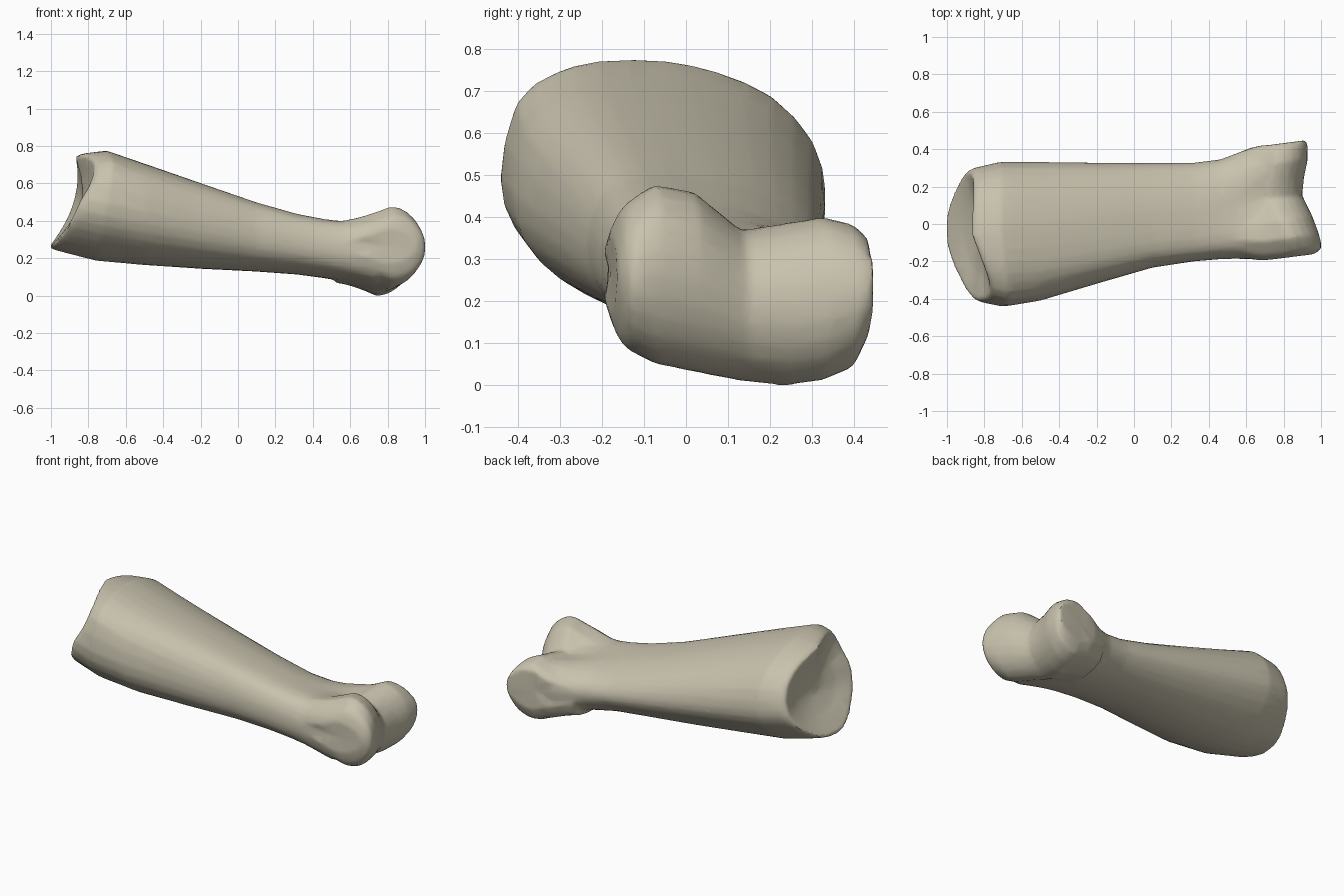
import bpy, bmesh, math
from mathutils import Vector

cube = bpy.data.objects.get("Cube")
if cube:
    bpy.data.objects.remove(cube, do_unlink=True)

# Unit cross-sections: at the socket, along the shaft and at the neck
SOCKET = [(1, -.05), (.92, .35), (.67, .71), (.33, .91), (0, 1), (-.38, 1),
          (-.67, .9), (-.9, .66), (-1, .05), (-.91, -.36), (-.68, -.66),
          (-.36, -.9), (0, -1), (.4, -.92), (.73, -.66), (.94, -.35)]
SHAFT = [(1, 0), (.88, .38), (.6, .68), (.25, .88), (-.1, .97), (-.55, 1),
         (-.82, .86), (-.96, .5), (-1, .1), (-.95, -.35), (-.74, -.72),
         (-.36, -.94), (.05, -1), (.45, -.92), (.76, -.67), (.95, -.33)]
NECK = [(1, .2), (.97, .5), (.7, .78), (.4, .75), (.1, .68), (-.35, .95),
        (-.65, 1), (-.88, .8), (-1, .2), (-.97, -.3), (-.85, -.62),
        (-.5, -.8), (0, -.95), (.35, -1), (.7, -.92), (.93, -.5)]


def loft(name, rings):
    """Skin a list of equal point rings and close both ends."""
    bm = bmesh.new()
    loops = [[bm.verts.new(p) for p in ring] for ring in rings]
    sides = len(loops[0])
    for a, b in zip(loops, loops[1:]):
        for i in range(sides):
            j = (i + 1) % sides
            bm.faces.new((a[i], a[j], b[j], b[i]))
    for loop in (loops[0], loops[-1]):
        hub = bm.verts.new(sum((v.co for v in loop), Vector()) / sides)
        for i in range(sides):
            bm.faces.new((loop[i], loop[(i + 1) % sides], hub))
    bmesh.ops.recalc_face_normals(bm, faces=bm.faces)
    mesh = bpy.data.meshes.new(name)
    bm.to_mesh(mesh)
    bm.free()
    obj = bpy.data.objects.new(name, mesh)
    bpy.context.collection.objects.link(obj)
    return obj


def rounded(points):
    """Add a curved midpoint between every two points of a closed outline."""
    out = []
    n = len(points)
    for i, p in enumerate(points):
        a, b, c = points[i - 1], points[(i + 1) % n], points[(i + 2) % n]
        out += [p, ((p + b) * 9 - a - c) / 16]
    return out


def shaft_ring(x, y0, y1, z0, z1, blend=0.0, slant=0.0, size=1.0):
    """Section in the given box; blend runs socket 0, shaft 1, neck 2."""
    first, second = (SOCKET, SHAFT) if blend < 1 else (SHAFT, NECK)
    mix = blend if blend < 1 else blend - 1
    outline = [Vector(p).lerp(Vector(q), mix) for p, q in zip(first, second)]
    pts = []
    for u, v in rounded(outline):
        # The socket rim reaches furthest out at the bottom
        dx = 0.07 * v - 0.07 * v * v - 0.015 * u - 0.11 * min(u, 0) * max(v, 0)
        pts.append((x + slant * dx,
                    (y0 + y1) / 2 + size * u * (y1 - y0) / 2,
                    (z0 + z1) / 2 + size * v * (z1 - z0) / 2))
    return pts


def head_ring(y, z0, z1, x1):
    """Slice of the pulley: round at the tip, tapering back into the neck."""
    radius, back = 0.17, 0.52
    cx, cz = x1 - radius, (z0 + z1) / 2
    outline = []
    for i in range(13):
        t = math.pi * (i / 12 - 0.5)
        outline.append((cx + radius * math.cos(t),
                        cz + (z1 - z0) / 2 * math.sin(t)))
    steps = [0.8, 0.6, 0.4, 0.2, 0]
    for f in steps:
        outline.append((back + f * (cx - back), z1 - 0.08 * (1 - f ** 1.5)))
    for f in reversed(steps):
        outline.append((back + f * (cx - back), z0 + 0.07 * (1 - f ** 1.5)))
    pts = []
    for x, z in outline:
        side = y * (1 - 0.9 * max(0.66 - x, 0))
        pts.append((x, side + 0.13 * max(x - 0.8, -0.1), z))
    return pts


# Shaft, from the shallow dished socket to the flared neck
rim = (-0.42, 0.30, 0.24, 0.758)
bone = loft("bone", [
    shaft_ring(-0.83, *rim, slant=0.1, size=0.2),
    shaft_ring(-0.84, *rim, slant=0.5, size=0.55),
    shaft_ring(-0.865, *rim, slant=1.0, size=0.90),
    shaft_ring(-0.865, *rim, slant=1.0, size=0.95),
    shaft_ring(-0.835, *rim, slant=0.95),
    shaft_ring(-0.71, -0.443, 0.332, 0.186, 0.771, 0.0, 0.35),
    shaft_ring(-0.50, -0.41, 0.332, 0.163, 0.703, 0.3),
    shaft_ring(-0.20, -0.32, 0.328, 0.143, 0.60, 0.6),
    shaft_ring(0.10, -0.233, 0.326, 0.128, 0.497, 0.9),
    shaft_ring(0.32, -0.20, 0.328, 0.112, 0.435, 1.0),
    shaft_ring(0.46, -0.188, 0.345, 0.092, 0.410, 1.15),
    shaft_ring(0.54, -0.186, 0.375, 0.077, 0.402, 1.3),
    shaft_ring(0.63, -0.188, 0.41, 0.053, 0.405, 1.6),
    shaft_ring(0.74, -0.185, 0.42, 0.015, 0.42, 2.0),
])

# Grooved head with two knuckles
head = loft("head_helper", [
    head_ring(-0.183, 0.17, 0.36, 0.96),
    head_ring(-0.165, 0.11, 0.41, 0.995),
    head_ring(-0.145, 0.083, 0.435, 1.005),
    head_ring(-0.08, 0.05, 0.477, 0.99),
    head_ring(0.02, 0.03, 0.460, 0.955),
    head_ring(0.14, 0.008, 0.368, 0.90),
    head_ring(0.24, -0.003, 0.385, 0.91),
    head_ring(0.33, 0.010, 0.400, 0.93),
    head_ring(0.40, 0.04, 0.383, 0.93),
    head_ring(0.433, 0.11, 0.355, 0.92),
])

# Fuse the head to the shaft and soften the joins
union = bone.modifiers.new("fuse", "BOOLEAN")
union.operation = "UNION"
union.solver = "EXACT"
union.object = head
remesh = bone.modifiers.new("blend", "REMESH")
remesh.mode = "VOXEL"
remesh.voxel_size = 0.012
soften = bone.modifiers.new("soften", "SMOOTH")
soften.factor = 0.5
soften.iterations = 6
facets = bone.modifiers.new("facets", "DECIMATE")
facets.ratio = 0.1

graph = bpy.context.evaluated_depsgraph_get()
bone_mesh = bpy.data.meshes.new_from_object(bone.evaluated_get(graph))
bone.modifiers.clear()
bone.data = bone_mesh
bpy.data.objects.remove(head, do_unlink=True)

# Bone colour
mat = bpy.data.materials.new("bone_beige")
mat.use_nodes = True
colour = (0.58, 0.54, 0.42, 1)
mat.diffuse_color = colour
mat.node_tree.nodes["Principled BSDF"].inputs["Base Color"].default_value = colour
bone_mesh.materials.clear()
bone_mesh.materials.append(mat)

bpy.ops.object.select_all(action="DESELECT")
bone.select_set(True)
bpy.context.view_layer.objects.active = bone
bpy.ops.object.shade_smooth_by_angle(angle=math.radians(35))
